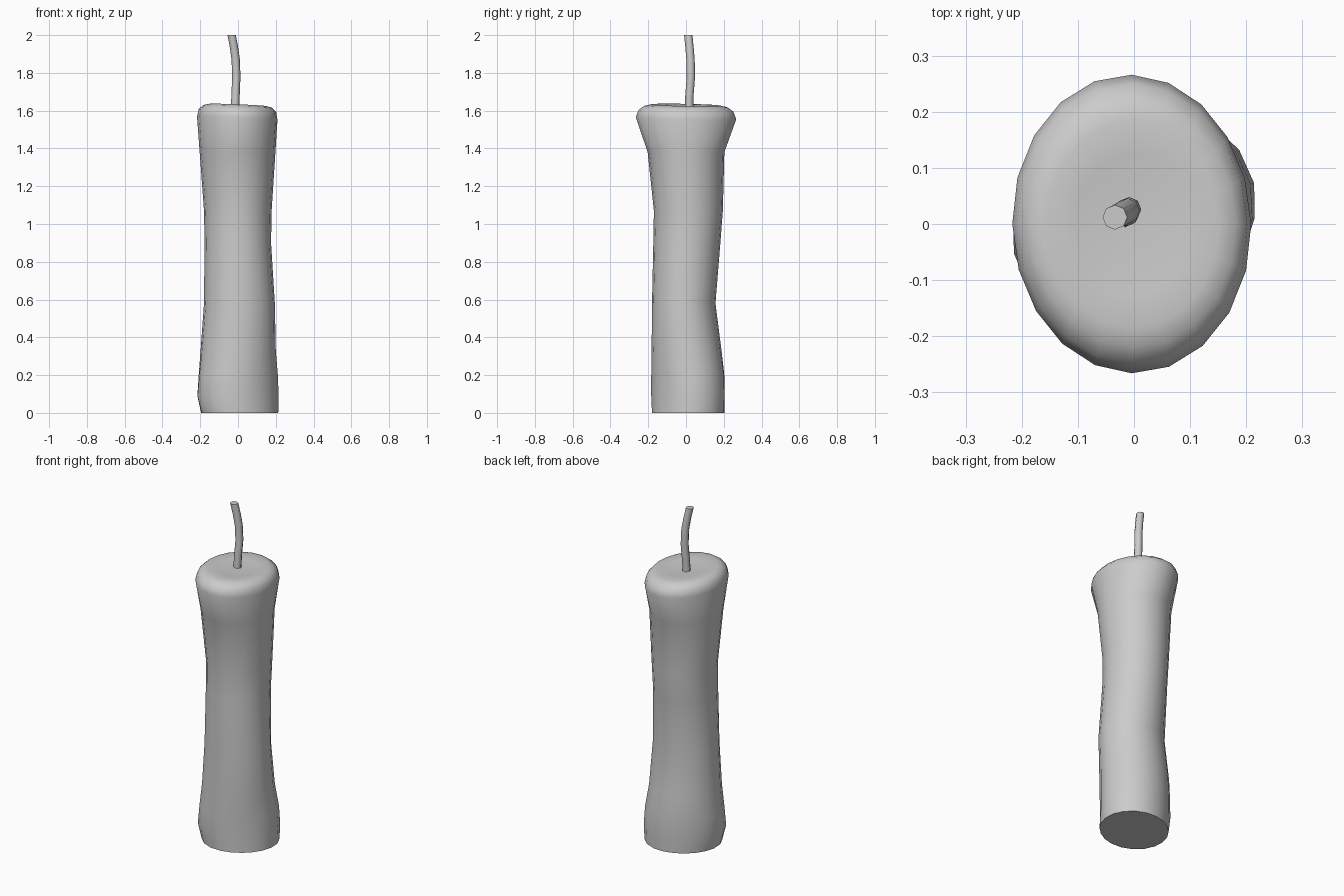
import bpy, bmesh, math

if "Cube" in bpy.data.objects:
    bpy.data.objects.remove(bpy.data.objects["Cube"])


def loft(name, rings, sides, tilt=(0, 0), tilt_from=9.0):
    """Skin stacked rings: (z, x_min, x_max, y_min, y_max, diagonal_bulge)."""
    bm = bmesh.new()
    loops = []
    for z, x0, x1, y0, y1, k in rings:
        cx, cy, rx, ry = (x0 + x1) / 2, (y0 + y1) / 2, (x1 - x0) / 2, (y1 - y0) / 2
        loop = []
        for i in range(sides):
            a = 2 * math.pi * i / sides
            s = 1 + k * math.sin(2 * a)
            x, y = cx + rx * s * math.cos(a), cy + ry * s * math.sin(a)
            dz = tilt[0] * x + tilt[1] * y if z > tilt_from else 0
            loop.append(bm.verts.new((x, y, z + dz)))
        loops.append(loop)
    for lo, hi in zip(loops, loops[1:]):
        for i in range(sides):
            j = (i + 1) % sides
            bm.faces.new((lo[i], lo[j], hi[j], hi[i]))
    bm.faces.new(loops[0][::-1])
    bm.faces.new(loops[-1])
    bmesh.ops.recalc_face_normals(bm, faces=bm.faces)
    mesh = bpy.data.meshes.new(name)
    bm.to_mesh(mesh)
    bm.free()
    ob = bpy.data.objects.new(name, mesh)
    bpy.context.collection.objects.link(ob)
    bpy.ops.object.select_all(action='DESELECT')
    ob.select_set(True)
    bpy.context.view_layer.objects.active = ob
    bpy.ops.object.shade_smooth_by_angle(angle=math.radians(50))
    return ob


# Wax body: uneven column with a flared, rounded top and a shallow melt dip
loft("candle_wax", [
    (0.00, -0.195, 0.213, -0.18, 0.203, 0.06),
    (0.09, -0.215, 0.215, -0.184, 0.204, 0.08),
    (0.20, -0.208, 0.211, -0.184, 0.203, 0.06),
    (0.33, -0.198, 0.200, -0.182, 0.188, 0.02),
    (0.58, -0.180, 0.195, -0.180, 0.156, 0.0),
    (0.90, -0.177, 0.175, -0.173, 0.182, 0.0),
    (1.07, -0.180, 0.178, -0.170, 0.195, 0.0),
    (1.38, -0.203, 0.198, -0.203, 0.203, 0.0),
    (1.56, -0.217, 0.209, -0.266, 0.266, -0.01),
    (1.60, -0.208, 0.202, -0.250, 0.250, -0.01),
    (1.622, -0.185, 0.182, -0.220, 0.220, -0.01),
    (1.63, -0.155, 0.152, -0.185, 0.185, 0.0),
    (1.625, -0.105, 0.105, -0.125, 0.125, 0.0),
    (1.62, -0.050, 0.050, -0.055, 0.055, 0.0),
], 20, tilt=(-0.04, -0.02), tilt_from=1.5)

# Wick: thin tube leaning to the left at its tip
r = 0.022
path = [(-0.017, 0.016, 1.58), (-0.013, 0.018, 1.68), (-0.009, 0.026, 1.78),
        (-0.012, 0.024, 1.87), (-0.022, 0.018, 1.94), (-0.034, 0.012, 2.0)]
loft("wick", [(z, x - r, x + r, y - r, y + r, 0) for x, y, z in path], 8)
